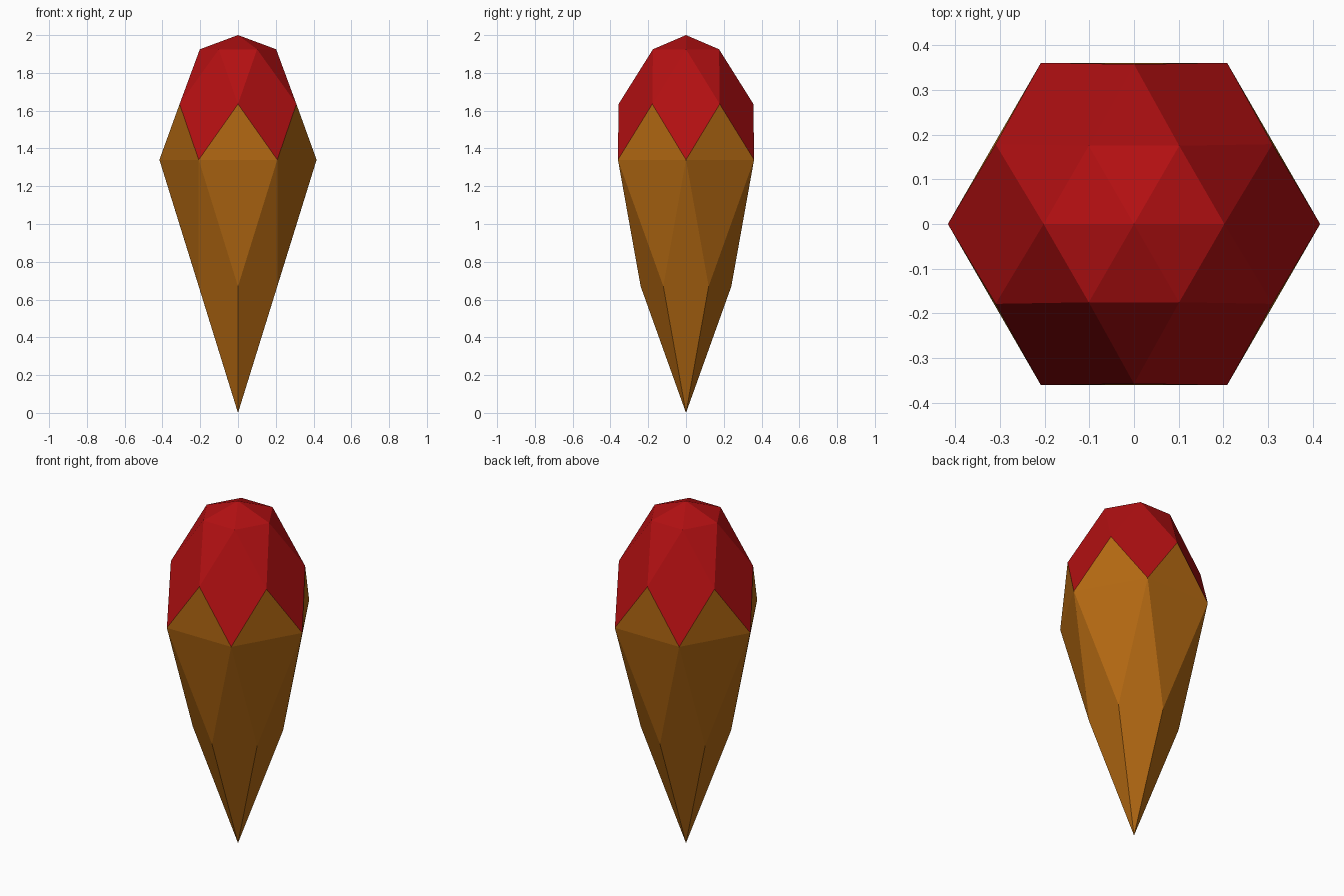
import bpy
import bmesh
from math import cos, sin, pi

cube = bpy.data.objects.get("Cube")
if cube:
    bpy.data.objects.remove(cube, do_unlink=True)

SIDES = 6


def material(name, color):
    mat = bpy.data.materials.new(name)
    mat.use_nodes = True
    mat.diffuse_color = color
    bsdf = mat.node_tree.nodes["Principled BSDF"]
    bsdf.inputs["Base Color"].default_value = color
    bsdf.inputs["Roughness"].default_value = 0.6
    return mat


def ring(bm, radius, z, half_step=0.0):
    """Six points around the axis, optionally turned by half a side."""
    angles = [(i + half_step) * 2 * pi / SIDES for i in range(SIDES)]
    return [bm.verts.new((radius * cos(a), radius * sin(a), z)) for a in angles]


def finish(bm, name, mat):
    mesh = bpy.data.meshes.new(name)
    bm.to_mesh(mesh)
    bm.free()
    mesh.materials.append(mat)
    obj = bpy.data.objects.new(name, mesh)
    bpy.context.collection.objects.link(obj)
    return obj


red = material("deep red", (0.45, 0.005, 0.006, 1))
amber = material("amber brown", (0.45, 0.14, 0.006, 1))

GIRDLE = (0.416, 1.34)      # widest ring, shared by both parts
SHOULDER = (0.357, 1.635)   # points between the crown kites

# Crown: shallow cap, star triangles and kites
bm = bmesh.new()
apex = bm.verts.new((0, 0, 2))
top = ring(bm, 0.202, 1.925)
shoulder = ring(bm, *SHOULDER, 0.5)
girdle = ring(bm, *GIRDLE)
for i in range(SIDES):
    j = (i + 1) % SIDES
    bm.faces.new((top[i], top[j], apex))
    bm.faces.new((shoulder[i], top[j], top[i]))
    bm.faces.new((girdle[i], shoulder[i], top[i], shoulder[i - 1]))
finish(bm, "gem_crown", red)

# Base: upright triangles, hanging triangles and long kites to the tip
bm = bmesh.new()
tip = bm.verts.new((0, 0, 0))
shoulder = ring(bm, *SHOULDER, 0.5)
girdle = ring(bm, *GIRDLE)
waist = ring(bm, 0.24, 0.67, 0.5)
for i in range(SIDES):
    j = (i + 1) % SIDES
    bm.faces.new((girdle[i], girdle[j], shoulder[i]))
    bm.faces.new((waist[i], girdle[j], girdle[i]))
    bm.faces.new((tip, waist[i], girdle[i], waist[i - 1]))
finish(bm, "gem_base", amber)
